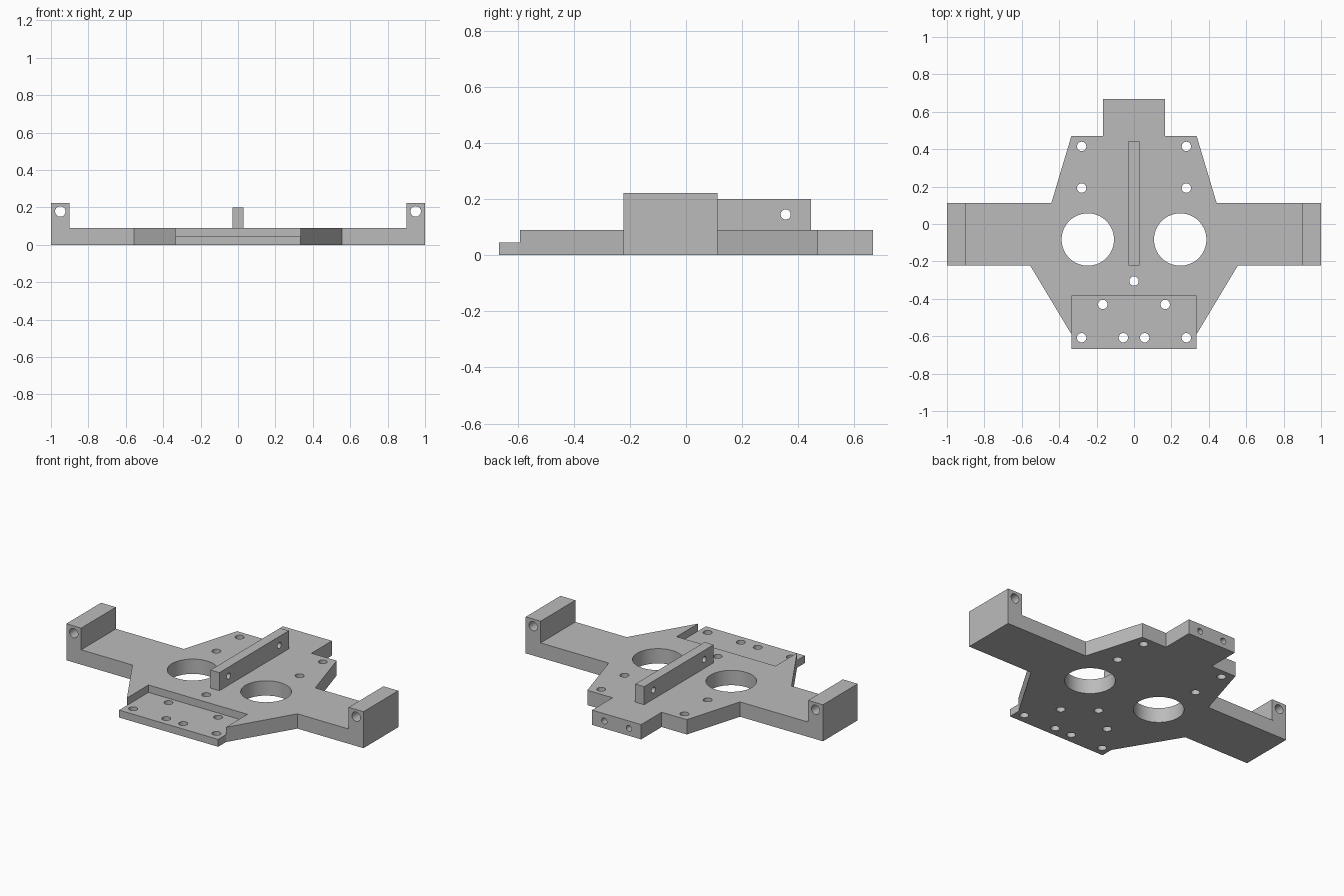
import bpy, bmesh, math
from mathutils import Matrix, Vector

cube = bpy.data.objects.get("Cube")
if cube:
    bpy.data.objects.remove(cube, do_unlink=True)

grey = bpy.data.materials.new("plain grey")
grey.use_nodes = True
colour = (0.5, 0.5, 0.5, 1)
grey.diffuse_color = colour
grey.node_tree.nodes["Principled BSDF"].inputs["Base Color"].default_value = colour

PLATE_TOP = 0.09


def make_object(name, bm):
    bmesh.ops.recalc_face_normals(bm, faces=bm.faces)
    mesh = bpy.data.meshes.new(name)
    bm.to_mesh(mesh)
    bm.free()
    mesh.materials.append(grey)
    obj = bpy.data.objects.new(name, mesh)
    bpy.context.collection.objects.link(obj)
    return obj


def box(name, low, high):
    low, high = Vector(low), Vector(high)
    bm = bmesh.new()
    place = Matrix.Translation((low + high) / 2) @ Matrix.Diagonal((*(high - low), 1))
    bmesh.ops.create_cube(bm, size=1, matrix=place)
    return make_object(name, bm)


def rod(centre, radius, length, axis="Z", sides=32):
    turn = {"X": Matrix.Rotation(math.pi / 2, 4, "Y"),
            "Y": Matrix.Rotation(math.pi / 2, 4, "X"),
            "Z": Matrix.Identity(4)}[axis]
    bm = bmesh.new()
    bmesh.ops.create_cone(bm, cap_ends=True, segments=sides, radius1=radius, radius2=radius,
                          depth=length, matrix=Matrix.Translation(centre) @ turn)
    return make_object("hole_cutter", bm)


def combine(target, tool, operation):
    tool.hide_render = True
    mod = target.modifiers.new("combine", "BOOLEAN")
    mod.operation, mod.object, mod.solver = operation, tool, "EXACT"
    bpy.context.view_layer.objects.active = target
    bpy.ops.object.modifier_apply(modifier=mod.name)
    bpy.data.objects.remove(tool, do_unlink=True)


# Plate with side arms and rear tab, from a mirrored half outline
half = [(0.165, 0.667), (0.165, 0.47), (0.335, 0.47), (0.442, 0.112), (1, 0.112),
        (1, -0.222), (0.555, -0.222), (0.333, -0.592), (0.333, -0.667)]
outline = half + [(-x, y) for x, y in reversed(half)]
bm = bmesh.new()
face = bm.faces.new([bm.verts.new((x, y, 0)) for x, y in outline])
grown = bmesh.ops.extrude_face_region(bm, geom=[face])["geom"]
bmesh.ops.translate(bm, vec=(0, 0, PLATE_TOP),
                    verts=[v for v in grown if isinstance(v, bmesh.types.BMVert)])
plate = make_object("mounting_plate", bm)

# Upright end blocks and centre rib
for side in (-1, 1):
    xs = sorted((side * 0.9, side))
    combine(plate, box("end_block", (xs[0], -0.222, 0), (xs[1], 0.112, 0.222)), "UNION")
combine(plate, box("centre_rib", (-0.03, -0.222, 0.04), (0.03, 0.445, 0.2)), "UNION")

# Lowered front step
combine(plate, box("step_cutter", (-0.333, -0.8, 0.045), (0.333, -0.385, 0.3)), "DIFFERENCE")

# Merge leftover flat seams
bm = bmesh.new()
bm.from_mesh(plate.data)
bmesh.ops.remove_doubles(bm, verts=bm.verts, dist=0.0001)
bmesh.ops.dissolve_limit(bm, angle_limit=0.01, verts=bm.verts, edges=bm.edges)
bm.to_mesh(plate.data)
bm.free()

# Paired holes: plate screws, large openings, end blocks, rear tab
for side in (-1, 1):
    for x, y in [(0.28, 0.415), (0.28, 0.192), (0.167, -0.43), (0.28, -0.608), (0.057, -0.608)]:
        combine(plate, rod((side * x, y, 0.05), 0.025, 0.5), "DIFFERENCE")
    combine(plate, rod((side * 0.247, -0.083, 0.05), 0.14, 0.5, sides=64), "DIFFERENCE")
    combine(plate, rod((side * 0.95, 0, 0.178), 0.028, 1, "Y"), "DIFFERENCE")
    combine(plate, rod((side * 0.083, 0.667, 0.045), 0.018, 0.3, "Y"), "DIFFERENCE")

# Single front screw hole and the two cross holes in the rib
combine(plate, rod((0, -0.305, 0.05), 0.025, 0.5), "DIFFERENCE")
for y in (-0.133, 0.355):
    combine(plate, rod((0, y, 0.145), 0.018, 0.3, "X"), "DIFFERENCE")

bpy.ops.object.select_all(action="DESELECT")
plate.select_set(True)
bpy.context.view_layer.objects.active = plate
bpy.ops.object.shade_smooth_by_angle(angle=math.radians(30))
